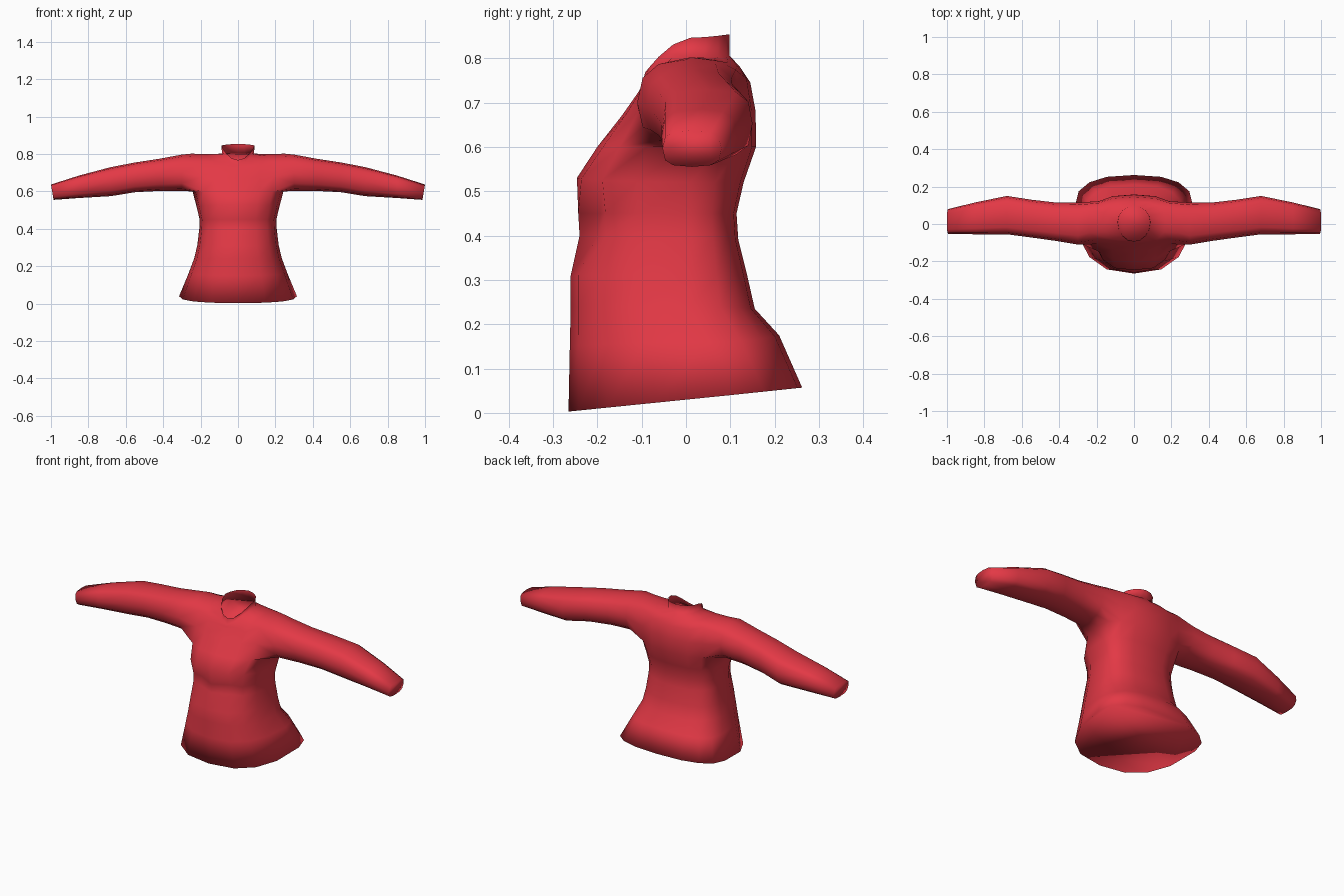
import bpy, bmesh, math

if "Cube" in bpy.data.objects:
    bpy.data.objects.remove(bpy.data.objects["Cube"], do_unlink=True)

red = bpy.data.materials.new("red cloth")
red.diffuse_color = (0.77, 0.04, 0.06, 1)
red.use_nodes = True
red.node_tree.nodes["Principled BSDF"].inputs["Base Color"].default_value = red.diffuse_color

N = 16  # points around the body
bm = bmesh.new()


def spow(v, e):
    return math.copysign(abs(v) ** e, v)


def body_ring(hw, yf, yb, zf, zs, zb, e=0.8, p=2, yc=0.01):
    """Closed ring: half width, front/back depth, heights at front, side, back."""
    ring = []
    for i in range(N):
        t = 2 * math.pi * i / N
        c, s = round(math.cos(t), 6), round(math.sin(t), 6)
        y_end, z_end = (yf, zf) if s < 0 else (yb, zb)
        k = abs(s)
        ring.append(bm.verts.new((hw * spow(c, e), yc + (y_end - yc) * k ** e,
                                  zs + (z_end - zs) * k ** p)))
    return ring


def loft(a, b, skip=()):
    n = len(a)
    for i in range(n):
        if i not in skip:
            bm.faces.new((a[i], a[(i + 1) % n], b[(i + 1) % n], b[i]))


# Body from hem to shoulders, then neck base
rings = [body_ring(*r) for r in (
    (0.315, -0.265, 0.262, 0.003, 0.040, 0.057, 0.8, 0.8, 0.10),
    (0.265, -0.262, 0.210, 0.150, 0.160, 0.175, 0.8, 2, 0.05),
    (0.235, -0.260, 0.155, 0.240, 0.240, 0.235),
    (0.218, -0.260, 0.138, 0.310, 0.310, 0.310),
    (0.207, -0.240, 0.118, 0.400, 0.400, 0.390),
    (0.205, -0.243, 0.114, 0.450, 0.450, 0.450),
    (0.222, -0.252, 0.130, 0.530, 0.520, 0.520),
    (0.243, -0.200, 0.158, 0.600, 0.600, 0.600),
    (0.250, -0.145, 0.157, 0.670, 0.690, 0.680),
    (0.250, -0.112, 0.145, 0.715, 0.802, 0.745),
    (0.170, -0.106, 0.122, 0.726, 0.800, 0.780),
    (0.086, -0.100, 0.098, 0.737, 0.802, 0.806, 1.0, 3.5),
)]

# Folds under the bust
for row, pull in ((4, 0.025), (5, 0.035)):
    for i in (11, 13):
        rings[row][i].co.y += pull
rings[6][12].co.y += 0.006

LOW, MID, TOP = 7, 8, 9  # rows bounding the armholes
ARMHOLE = {14, 15, 0, 1, 6, 7, 8, 9}
for r in range(len(rings) - 1):
    loft(rings[r], rings[r + 1], ARMHOLE if r in (LOW, MID) else ())

# Collar standing on the neck base, with the hem and neck closed
collar = body_ring(0.088, -0.092, 0.098, 0.768, 0.846, 0.854, 1.0, 1.7)
loft(rings[-1], collar)
bm.faces.new(rings[0])
bm.faces.new(rings[-1])

# Sleeves: x, front y, back y, bottom z, top z, roundness
SLEEVE = (
    (0.30, -0.110, 0.115, 0.603, 0.797, 0.80),
    (0.42, -0.090, 0.115, 0.603, 0.775, 0.75),
    (0.55, -0.072, 0.130, 0.596, 0.755, 0.70),
    (0.68, -0.055, 0.150, 0.575, 0.730, 0.65),
    (0.85, -0.055, 0.115, 0.565, 0.685, 0.65),
    (1.00, -0.053, 0.080, 0.555, 0.637, 0.65),
)
for side in (1, -1):
    def col(i):
        return i % N if side > 0 else (8 - i) % N
    # armhole edge, from the lower front corner round to the start
    prev = [rings[LOW][col(i)] for i in range(-2, 3)]
    prev += [rings[MID][col(2)]]
    prev += [rings[TOP][col(i)] for i in range(2, -3, -1)]
    prev += [rings[MID][col(-2)]]
    for x, yf, yb, z0, z1, e in SLEEVE:
        ring = []
        for k in range(12):
            a = math.radians(210 + 30 * k)
            c, s = spow(round(math.cos(a), 6), e), spow(round(math.sin(a), 6), e)
            slant = 0.007 * (1 - s) if x == 1.0 else 0
            ring.append(bm.verts.new((side * (x - slant),
                                      (yf + yb) / 2 + (yb - yf) / 2 * c,
                                      (z0 + z1) / 2 + (z1 - z0) / 2 * s)))
        loft(prev, ring)
        prev = ring
    bm.faces.new(prev)  # closed cuff

bmesh.ops.recalc_face_normals(bm, faces=bm.faces[:])
mesh = bpy.data.meshes.new("shirt")
bm.to_mesh(mesh)
bm.free()
mesh.materials.append(red)
for f in mesh.polygons:
    f.use_smooth = True
shirt = bpy.data.objects.new("shirt", mesh)
bpy.context.collection.objects.link(shirt)
